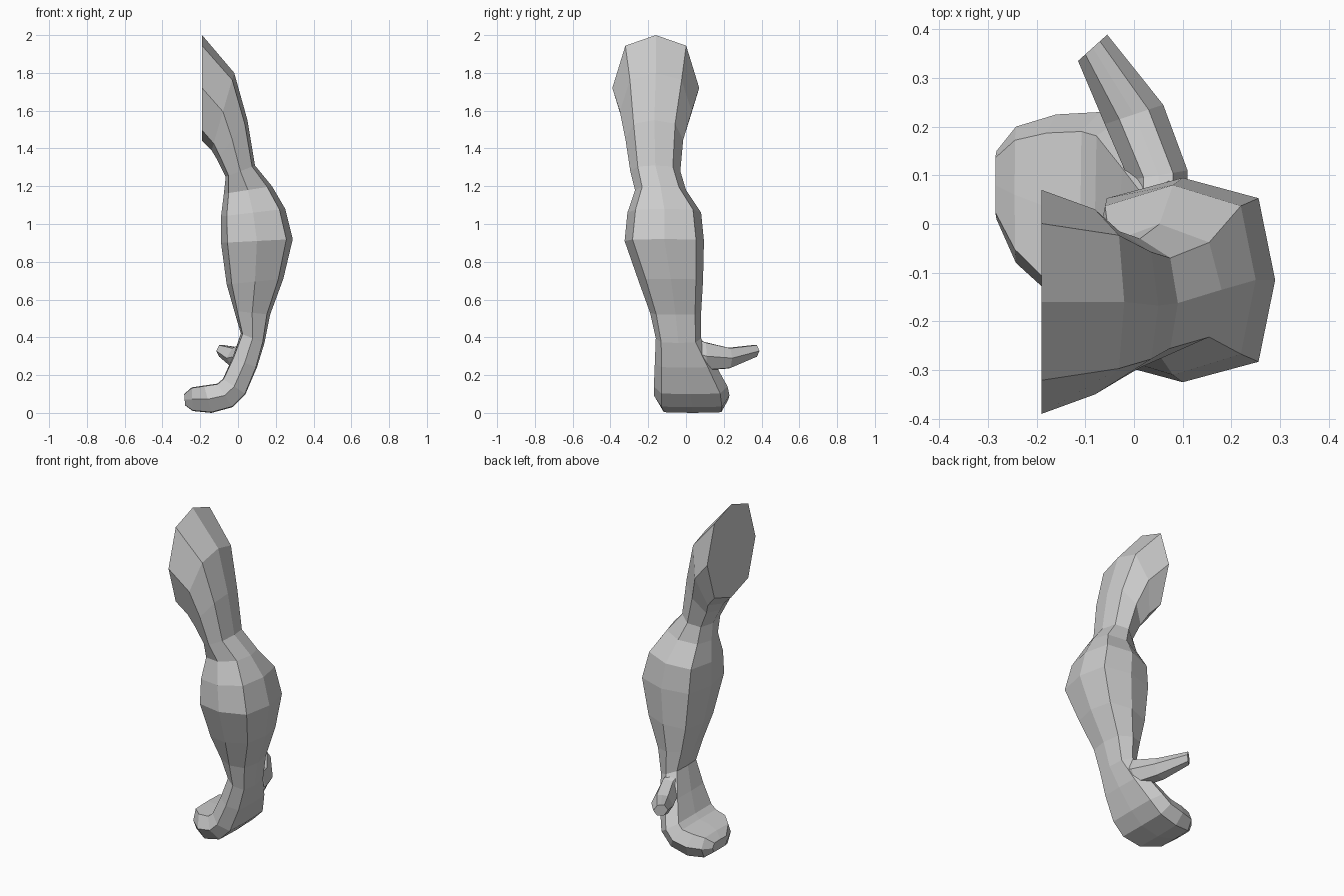
import bpy, bmesh
from mathutils import Vector

if "Cube" in bpy.data.objects:
    bpy.data.objects.remove(bpy.data.objects["Cube"])


def octagon(c, u, v, ku, kv):
    """Eight-sided section about c; u and v are half axes, ku/kv place the corners."""
    c, u, v = Vector(c), Vector(u), Vector(v)
    signs = [(1, 0), (ku, kv), (0, 1), (-ku, kv), (-1, 0), (-ku, -kv), (0, -1), (ku, -kv)]
    return [c + a * u + b * v for a, b in signs]


def loft(name, rings):
    """Skin consecutive sections and cap both ends."""
    bm = bmesh.new()
    loops = [[bm.verts.new(p) for p in ring] for ring in rings]
    for a, b in zip(loops, loops[1:]):
        for i in range(8):
            j = (i + 1) % 8
            bm.faces.new((a[i], a[j], b[j], b[i]))
    bm.faces.new(loops[0])
    bm.faces.new(loops[-1][::-1])
    bmesh.ops.recalc_face_normals(bm, faces=bm.faces[:])
    mesh = bpy.data.meshes.new(name)
    bm.to_mesh(mesh)
    bm.free()
    obj = bpy.data.objects.new(name, mesh)
    bpy.context.collection.objects.link(obj)
    return obj


def limb_section(xo, zo, xi, zi, yf, yb, ku, kv):
    """Section from its outer point, inner point and front/back extent."""
    c = ((xo + xi) / 2, (yf + yb) / 2, (zo + zi) / 2)
    return octagon(c, ((xo - xi) / 2, 0, (zo - zi) / 2), (0, (yb - yf) / 2, 0), ku, kv)


# Upper arm, elbow, forearm and wrist, running into the curled mitten hand
arm = [
    (-.19, 2.00, -.19, 1.44, -.39, .07, .80, .70),   # shoulder cut
    (-.02, 1.80, -.14, 1.39, -.35, .03, .82, .72),
    (.05, 1.55, -.11, 1.34, -.32, -.015, .82, .72),
    (.09, 1.31, -.065, 1.25, -.295, -.03, .80, .70),
    (.18, 1.20, -.075, 1.16, -.27, .00, .80, .72),
    (.25, 1.08, -.09, 1.04, -.31, .08, .82, .78),    # elbow
    (.29, .92, -.09, .90, -.325, .095, .82, .80),
    (.24, .71, -.06, .68, -.25, .09, .82, .78),
    (.17, .52, -.02, .54, -.19, .08, .82, .76),
    (.14, .37, .015, .42, -.16, .08, .85, .76),      # wrist
    (.10, .24, -.03, .29, -.165, .15, .92, .78),     # palm
    (.04, .10, -.08, .18, -.17, .22, .95, .80),
    (-.03, .03, -.11, .155, -.17, .23, .95, .80),
    (-.14, .00, -.18, .145, -.155, .225, .95, .80),  # fingers
    (-.24, .01, -.245, .135, -.08, .20, .95, .80),
    (-.28, .04, -.285, .10, .01, .15, .95, .80),
]
loft("arm_and_hand", [limb_section(*row) for row in arm])

# Thumb, pointing backward and inward
thumb = [
    ((.05, .03, .32), (0, 0, .085), (.06, .01, 0)),
    ((.05, .10, .30), (0, 0, .075), (.06, .01, 0)),
    ((.00, .225, .29), (0, 0, .055), (.06, .02, 0)),
    ((-.085, .362, .328), (0, 0, .032), (.03, .027, 0)),
]
loft("thumb", [octagon(c, u, v, .95, .5) for c, u, v in thumb])
